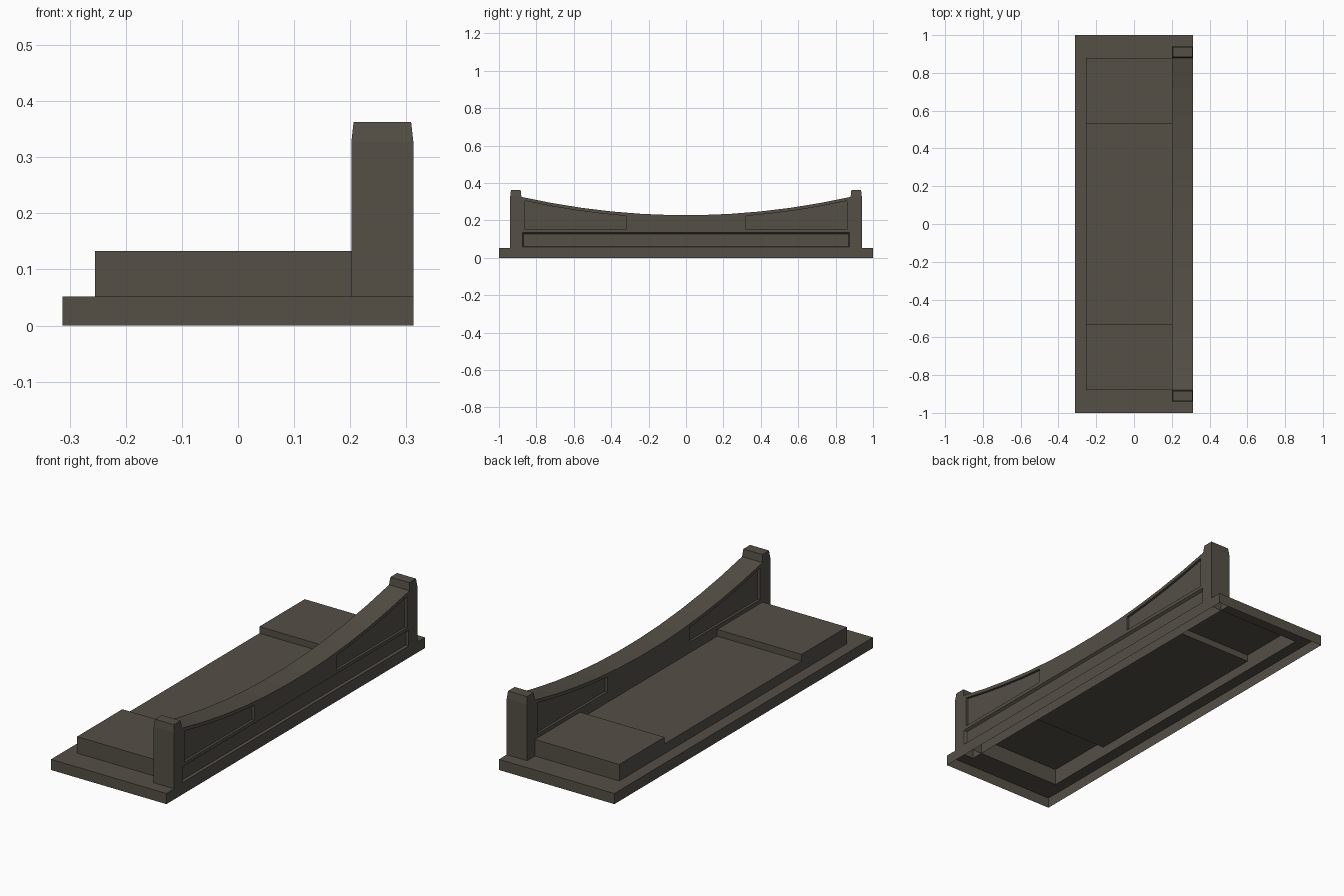
import bpy, bmesh

if "Cube" in bpy.data.objects:
    bpy.data.objects.remove(bpy.data.objects["Cube"])

mat = bpy.data.materials.new("weathered brown stone")
mat.diffuse_color = (0.09, 0.08, 0.062, 1)
mat.use_nodes = True
mat.node_tree.nodes["Principled BSDF"].inputs["Base Color"].default_value = mat.diffuse_color

BX, PX, LX = 0.3125, 0.202, -0.255     # outer face, parapet inner face, plinth front
BZ, PY, EY = 0.052, 0.88, 0.94         # base height, plinth end, post end


def finish(name, bm):
    me = bpy.data.meshes.new(name)
    bm.to_mesh(me)
    bm.free()
    me.materials.append(mat)
    ob = bpy.data.objects.new(name, me)
    bpy.context.collection.objects.link(ob)
    return ob


def prism(name, prof, x0, x1, prof2=None):
    """Solid between a (y, z) profile at x0 and the same (or another) at x1."""
    bm = bmesh.new()
    a = [bm.verts.new((x0, y, z)) for y, z in prof]
    b = [bm.verts.new((x1, y, z)) for y, z in (prof2 or prof)]
    bm.faces.new(a)
    bm.faces.new(b[::-1])
    for i in range(len(a)):
        j = (i + 1) % len(a)
        bm.faces.new((a[i], b[i], b[j], a[j]))
    bmesh.ops.recalc_face_normals(bm, faces=bm.faces)
    return finish(name, bm)


def open_bottom(ob):
    """The model is a hollow shell: drop the lowest downward faces."""
    bm = bmesh.new()
    bm.from_mesh(ob.data)
    low = min(v.co.z for v in bm.verts) + 0.001
    bmesh.ops.delete(bm, geom=[f for f in bm.faces if all(v.co.z < low for v in f.verts)],
                     context='FACES_ONLY')
    bm.to_mesh(ob.data)
    bm.free()


# base slab: four walls and a top cut out around the upper parts
bm = bmesh.new()
corners = [(-BX, -1), (BX, -1), (BX, 1), (-BX, 1)]
for i in range(4):
    (xa, ya), (xb, yb) = corners[i], corners[(i + 1) % 4]
    bm.faces.new([bm.verts.new(c) for c in
                  ((xa, ya, 0), (xb, yb, 0), (xb, yb, BZ), (xa, ya, BZ))])
half = [(-BX, 1), (BX, 1), (BX, EY), (PX, EY), (PX, PY), (LX, PY)]
outline = half + [(x, -y) for x, y in half[::-1]]
top = bm.faces.new([bm.verts.new((x, y, BZ)) for x, y in outline])
top.normal_update()
if top.normal.z < 0:
    top.normal_flip()
finish("base_slab", bm)

# plinth with raised ends
side = [(PY, BZ), (PY, 0.133), (0.53, 0.133), (0.53, 0.10)]
open_bottom(prism("stepped_plinth", side + [(-y, z) for y, z in side[::-1]], LX, PX))


# parapet with a sagging top edge
def sag(y):
    return 0.228 + 0.098 * (y / PY) ** 2


N = 11
ys = [-PY + 2 * PY * i / N for i in range(N + 1)]
parapet = prism("curved_parapet", [(PY, BZ), (-PY, BZ)] + [(y, sag(y)) for y in ys], PX, BX)

# recessed panels on both faces, and a long band low on the outer face
cutters = []
for s in (-1, 1):
    py = [0.32 + 0.54 * i / 4 for i in range(5)]
    panel = [(s * 0.86, 0.152), (s * 0.32, 0.152)] + [(s * y, sag(y) - 0.017) for y in py]
    for x0, x1 in ((PX - 0.05, PX + 0.012), (BX - 0.012, BX + 0.05)):
        cutters.append(prism("panel_cutter", panel, x0, x1))


def rect(y, z0, z1):
    return [(-y, z0), (y, z0), (y, z1), (-y, z1)]


cutters.append(prism("band_cutter", rect(0.868, 0.062, 0.127), BX - 0.012,
                     BX + 0.012, rect(0.880, 0.054, 0.143)))
for c in cutters:
    c.hide_render = True
    m = parapet.modifiers.new("recess", 'BOOLEAN')
    m.operation, m.solver, m.object = 'DIFFERENCE', 'EXACT', c
dg = bpy.context.evaluated_depsgraph_get()
cut = bpy.data.meshes.new_from_object(parapet.evaluated_get(dg))
parapet.modifiers.clear()
parapet.data = cut
for c in cutters:
    bpy.data.objects.remove(c)
open_bottom(parapet)

# end posts with slightly tapered caps
for s, label in ((-1, "front"), (1, "back")):
    bm = bmesh.new()
    rings = []
    for z, t in ((BZ, 0), (0.327, 0), (0.363, 0.004)):
        rings.append([bm.verts.new((x, s * y, z)) for x, y in
                      ((PX + t, PY + t), (BX - t, PY + t), (BX - t, EY - t), (PX + t, EY - t))])
    for lo, hi in zip(rings, rings[1:]):
        for i in range(4):
            j = (i + 1) % 4
            bm.faces.new((lo[i], lo[j], hi[j], hi[i]))
    bm.faces.new(rings[-1])
    bmesh.ops.recalc_face_normals(bm, faces=bm.faces)
    finish(label + "_end_post", bm)
